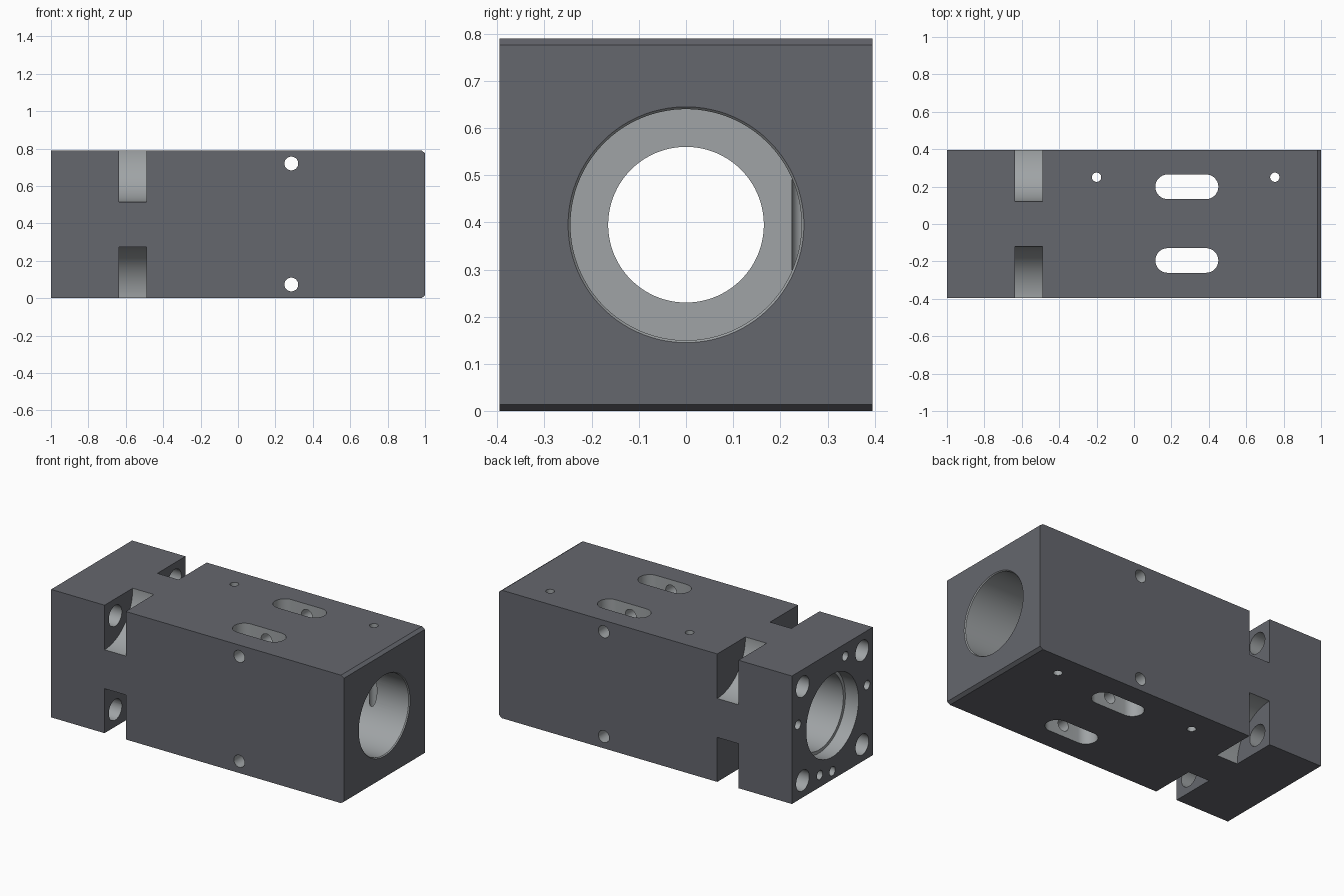
import bpy, bmesh, math
from mathutils import Vector

if "Cube" in bpy.data.objects:
    bpy.data.objects.remove(bpy.data.objects["Cube"])

H = 0.395          # half of the square section
C = 0.395          # height of the bore axis
AX = {'x': (Vector((1, 0, 0)), Vector((0, 1, 0)), Vector((0, 0, 1))),
      'y': (Vector((0, 1, 0)), Vector((0, 0, 1)), Vector((1, 0, 0))),
      'z': (Vector((0, 0, 1)), Vector((1, 0, 0)), Vector((0, 1, 0)))}

# Dark outer skin, lighter machined surfaces
dark = bpy.data.materials.new("dark_finish")
dark.diffuse_color = (0.13, 0.135, 0.155, 1)
dark.use_nodes = True
dark.node_tree.nodes["Principled BSDF"].inputs["Base Color"].default_value = dark.diffuse_color
light = bpy.data.materials.new("machined_finish")
light.diffuse_color = (0.35, 0.37, 0.38, 1)
light.use_nodes = True
light.node_tree.nodes["Principled BSDF"].inputs["Base Color"].default_value = light.diffuse_color


def loft(name, rings, side=1, cap=1):
    """Closed solid through a series of matching point loops."""
    bm = bmesh.new()
    loops = [[bm.verts.new(p) for p in ring] for ring in rings]
    n = len(loops[0])
    for a, b in zip(loops, loops[1:]):
        for i in range(n):
            j = (i + 1) % n
            bm.faces.new((a[i], a[j], b[j], b[i])).material_index = side
    for loop in (loops[0], loops[-1]):
        bm.faces.new(loop).material_index = cap
    bmesh.ops.recalc_face_normals(bm, faces=bm.faces)
    me = bpy.data.meshes.new(name)
    bm.to_mesh(me)
    bm.free()
    me.materials.append(dark)
    me.materials.append(light)
    ob = bpy.data.objects.new(name, me)
    bpy.context.collection.objects.link(ob)
    return ob


def lathe(name, axis, centre, profile, n=32, cap=1):
    """Turned solid: profile is (distance along axis, radius)."""
    a, u, v = AX[axis]
    c = Vector(centre)
    rings = []
    for t, r in profile:
        rings.append([c + a * t + (u * math.cos(q) + v * math.sin(q)) * r
                      for q in (2 * math.pi * (i + 0.5) / n for i in range(n))])
    return loft(name, rings, 1, cap)


# Square block with chamfered top and bottom edges at the right end
outline = [(-1, 0), (0.98, 0), (1, 0.014), (1, 0.776), (0.98, 0.79), (-1, 0.79)]
body = loft("housing_body", [[(x, y, z) for x, z in outline] for y in (-H, H)], 0, 0)

cutters = []

# Stepped main bore with a narrower web inside
cutters.append(lathe("bore_cutter", 'x', (0, 0, C), [
    (-1.05, 0.255), (-0.91, 0.255), (-0.91, 0.235), (-0.45, 0.235),
    (-0.45, 0.165), (-0.2, 0.165), (-0.2, 0.245), (0.994, 0.245),
    (1.0, 0.25), (1.05, 0.25)], 96))

# Curved corner notches and the bolt holes leading into them
for sy in (-1, 1):
    for sz in (-1, 1):
        cutters.append(lathe("notch_cutter", 'x', (0, sy * H, C + sz * H),
                             [(-0.635, 0.275), (-0.49, 0.275)], 96, 0))
        cutters.append(lathe("bolt_cutter", 'x', (0, sy * 0.29, C + sz * 0.29),
                             [(-1.05, 0.064), (-0.6, 0.064)]))

# Small blind holes around the left end face
for deg in (12, 111.5, 170, 270, 291):
    q = math.radians(deg)
    cutters.append(lathe("screw_cutter", 'x',
                         (0, 0.343 * math.cos(q), C + 0.343 * math.sin(q)),
                         [(-1.05, 0.028), (-0.8, 0.028)], 24))

# Long slots through top and bottom
for y in (-0.195, 0.199):
    pts = []
    for i in range(34):
        q = math.pi * (i if i < 17 else i - 1) / 16 - math.pi / 2
        x = 0.385 if i < 17 else 0.18
        pts.append((x + 0.066 * math.cos(q), y + 0.066 * math.sin(q)))
    cutters.append(loft("slot_cutter", [[(px, py, z) for px, py in pts]
                                        for z in (-0.05, 0.85)]))

# Vertical pin holes and sideways cross holes
for x in (-0.2, 0.753):
    cutters.append(lathe("pin_cutter", 'z', (x, 0.25, 0),
                         [(-0.05, 0.025), (0.85, 0.025)], 24))
for z in (0.073, 0.72):
    cutters.append(lathe("cross_cutter", 'y', (0.285, 0, z),
                         [(-0.45, 0.037), (0.45, 0.037)]))

# Cut everything out of the block, then drop the cutters
bpy.context.view_layer.objects.active = body
for cutter in cutters:
    cutter.hide_render = True
    mod = body.modifiers.new("cut", 'BOOLEAN')
    mod.operation = 'DIFFERENCE'
    mod.solver = 'EXACT'
    mod.object = cutter
    bpy.ops.object.modifier_apply(modifier=mod.name)
    bpy.data.objects.remove(cutter)

# Smooth bores, sharp edges
bpy.ops.object.select_all(action='DESELECT')
body.select_set(True)
bpy.ops.object.shade_smooth_by_angle(angle=math.radians(30))
